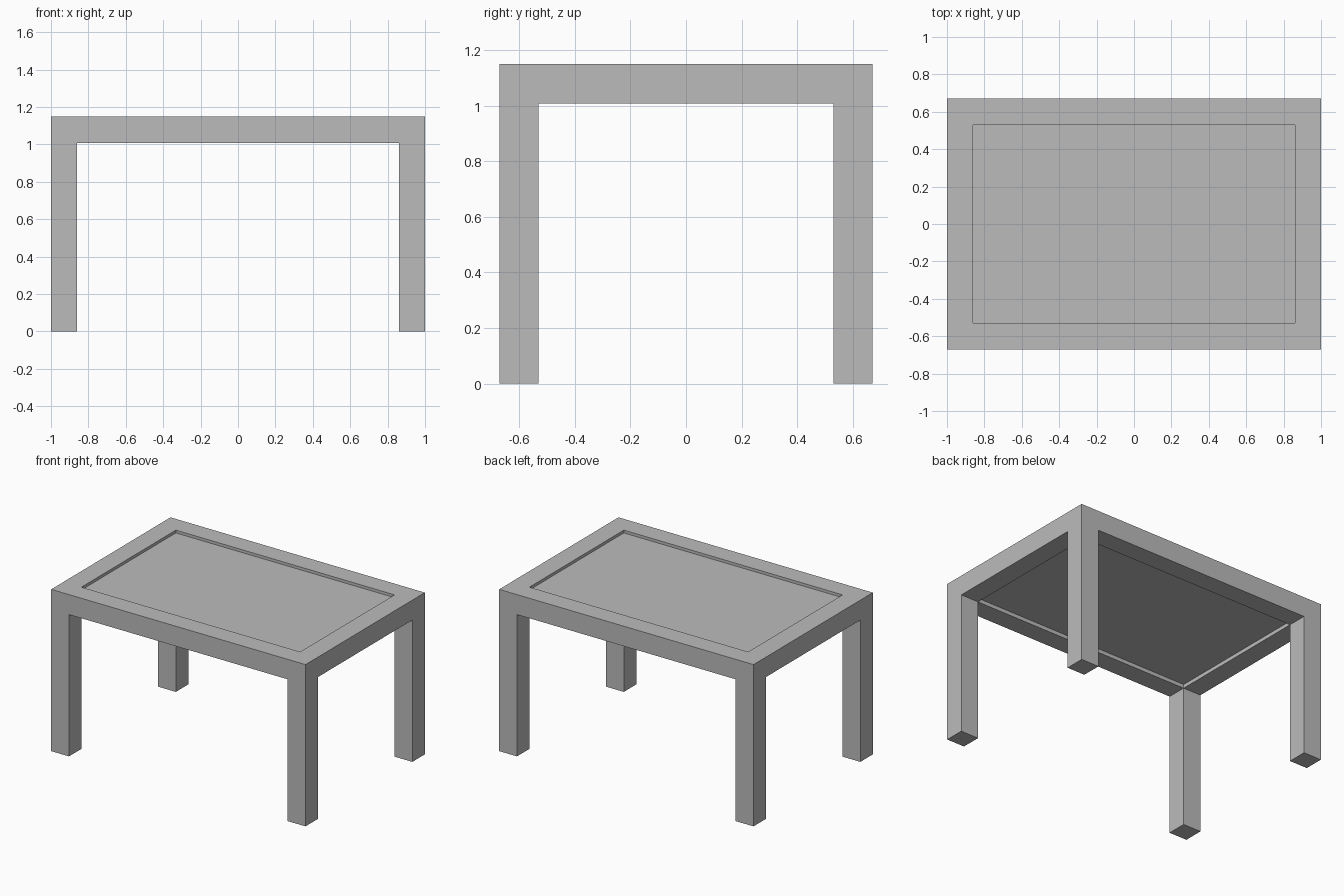
import bpy
import bmesh

cube = bpy.data.objects.get("Cube")
if cube:
    bpy.data.objects.remove(cube, do_unlink=True)

HALF_X, HALF_Y = 1.0, 0.67
BEAM = 0.14              # width of the legs and frame rails
TOP, RAIL_BOTTOM = 1.15, 1.008
PANEL_TOP, PANEL_BOTTOM = 1.13, 1.035

grey = bpy.data.materials.new("plain_grey")
grey.use_nodes = True
grey.diffuse_color = (0.5, 0.5, 0.5, 1)
bsdf = next(n for n in grey.node_tree.nodes if n.type == 'BSDF_PRINCIPLED')
bsdf.inputs["Base Color"].default_value = grey.diffuse_color


def add_object(name, bm):
    bmesh.ops.recalc_face_normals(bm, faces=bm.faces)
    mesh = bpy.data.meshes.new(name)
    bm.to_mesh(mesh)
    bm.free()
    mesh.materials.append(grey)
    obj = bpy.data.objects.new(name, mesh)
    bpy.context.collection.objects.link(obj)
    return obj


def extrude_down(bm, faces, depth):
    """Extrude faces downwards and return the new bottom faces."""
    result = bmesh.ops.extrude_face_region(bm, geom=faces)["geom"]
    verts = [g for g in result if isinstance(g, bmesh.types.BMVert)]
    bmesh.ops.translate(bm, verts=verts, vec=(0, 0, -depth))
    return [g for g in result if isinstance(g, bmesh.types.BMFace)]


# Frame and legs: a ring of tiles made into rails, with the corners drawn down
bm = bmesh.new()
xs = (-HALF_X, BEAM - HALF_X, HALF_X - BEAM, HALF_X)
ys = (-HALF_Y, BEAM - HALF_Y, HALF_Y - BEAM, HALF_Y)
grid = [[bm.verts.new((x, y, TOP)) for y in ys] for x in xs]
ring = []
for i in range(3):
    for j in range(3):
        if (i, j) != (1, 1):
            ring.append(bm.faces.new((grid[i][j], grid[i + 1][j],
                                      grid[i + 1][j + 1], grid[i][j + 1])))
# keep the top faces by extruding a copy of the ring
copy = bmesh.ops.duplicate(bm, geom=ring)["geom"]
base = [g for g in copy if isinstance(g, bmesh.types.BMFace)]
bottom = extrude_down(bm, base, TOP - RAIL_BOTTOM)
bmesh.ops.remove_doubles(bm, verts=bm.verts, dist=0.0001)
corners = [f for f in bottom if f.is_valid
           and abs(f.calc_center_median().x) > HALF_X - BEAM
           and abs(f.calc_center_median().y) > HALF_Y - BEAM]
extrude_down(bm, corners, RAIL_BOTTOM)
add_object("frame_and_legs", bm)

# Table panel set inside the frame, recessed above and below
bm = bmesh.new()
bmesh.ops.create_cube(bm, size=1)
bmesh.ops.scale(bm, verts=bm.verts, vec=(2 * (HALF_X - BEAM), 2 * (HALF_Y - BEAM),
                                         PANEL_TOP - PANEL_BOTTOM))
bmesh.ops.translate(bm, verts=bm.verts, vec=(0, 0, (PANEL_TOP + PANEL_BOTTOM) / 2))
add_object("table_panel", bm)
